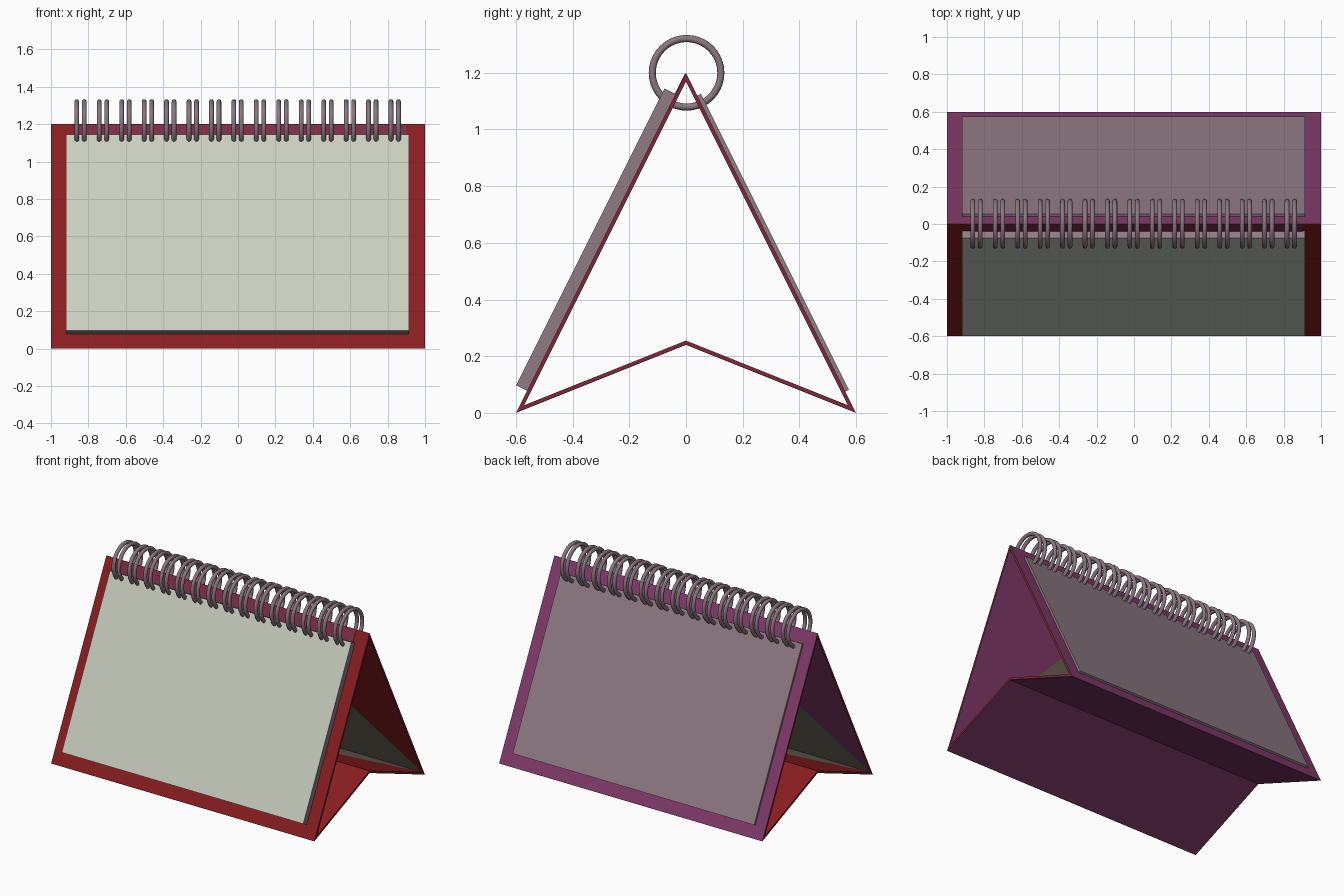
import bpy, bmesh, math
from mathutils import Vector

if "Cube" in bpy.data.objects:
    bpy.data.objects.remove(bpy.data.objects["Cube"])


def material(name, hex_colour):
    rgb = [((hex_colour >> s) & 255) / 255 for s in (16, 8, 0)]
    m = bpy.data.materials.new(name)
    m.diffuse_color = [c / 12.92 if c <= 0.04045 else ((c + 0.055) / 1.055) ** 2.4
                       for c in rgb] + [1]
    m.use_nodes = True
    m.node_tree.nodes["Principled BSDF"].inputs["Base Color"].default_value = m.diffuse_color
    return m


RED = material("red card", 0x8A1D1F)
PURPLE = material("purple card", 0x833B6B)
EDGE = material("dark red edge", 0x7C2838)
STRIP = material("maroon strip", 0x7A2D48)
OLIVE = material("dull olive lining", 0x6C665A)
PAPER = material("pale page", 0xCACFC0)
MAUVE = material("mauve paper", 0x917B85)
METAL = material("ring metal", 0x8A7780)


def make_object(name, bm, mats):
    bmesh.ops.recalc_face_normals(bm, faces=bm.faces)
    mesh = bpy.data.meshes.new(name)
    bm.to_mesh(mesh)
    bm.free()
    for m in mats:
        mesh.materials.append(m)
    ob = bpy.data.objects.new(name, mesh)
    bpy.context.collection.objects.link(ob)
    return ob


# folded card stand: hollow tent section along x, open at both ends
outer = [(-0.6, 0), (0, 1.2), (0.6, 0), (0, 0.24)]
inner = [(-0.571, 0.027), (0, 1.169), (0.571, 0.027), (0, 0.255)]
outer_mats = [0, 1, 1, 1]   # front, back, underside x2
inner_mats = [1, 0, 0, 0]
bm = bmesh.new()
ring = {(k, x): [bm.verts.new((x, y, z)) for y, z in pts]
        for k, pts in (("o", outer), ("i", inner)) for x in (-1, 0, 1)
        if k == "i" or x}
for i in range(4):
    j = (i + 1) % 4
    a, b = ring["o", -1], ring["o", 1]
    bm.faces.new((a[i], a[j], b[j], b[i])).material_index = outer_mats[i]
    # inside: olive triangle in the middle, card colour towards the open ends
    base, fold = (i, j) if i in (0, 2) else (j, i)
    a, mid, b = (ring["i", x] for x in (-1, 0, 1))
    bm.faces.new((a[base], b[base], mid[fold])).material_index = 3
    for e in (a, b):
        bm.faces.new((e[base], mid[fold], e[fold])).material_index = inner_mats[i]
    for x in (-1, 1):
        a, b = ring["o", x], ring["i", x]
        bm.faces.new((a[i], a[j], b[j], b[i])).material_index = 2
make_object("card_stand", bm, [RED, PURPLE, EDGE, OLIVE])


# slab lying on a sloping panel: side -1 is front, +1 is back
def slab(name, side, x0, x1, z0, z1, thick, face_mat, edge_mat):
    n = Vector((0, side * 0.894, 0.447))
    bm = bmesh.new()
    layers = []
    for t in (0, thick):
        layers.append([bm.verts.new(Vector((x, side * (0.6 - z / 2), z)) + n * t)
                       for x, z in ((x0, z0), (x1, z0), (x1, z1), (x0, z1))])
    a, b = layers
    bm.faces.new(a).material_index = 1
    bm.faces.new(b)
    for i in range(4):
        j = (i + 1) % 4
        bm.faces.new((a[i], a[j], b[j], b[i])).material_index = 1
    return make_object(name, bm, [face_mat, edge_mat])


slab("front_page_block", -1, -0.92, 0.915, 0.078, 1.125, 0.043, PAPER, MAUVE)
slab("back_pages", 1, -0.92, 0.915, 0.075, 1.12, 0.014, MAUVE, MAUVE)
slab("binding_strip", -1, -0.87, 0.9, 1.125, 1.196, 0.002, STRIP, STRIP)

# wire binding: fifteen pairs of closed rings around the top fold
for p in range(15):
    for s in (-1, 1):
        bpy.ops.mesh.primitive_torus_add(
            major_segments=40, minor_segments=16, major_radius=0.121,
            minor_radius=0.0125, rotation=(0, math.pi / 2, 0),
            location=(-0.842 + 0.12 * p + 0.02 * s, 0.002, 1.2))
        ob = bpy.context.object
        ob.name = f"binding_ring_{p + 1}_{'left' if s < 0 else 'right'}"
        ob.data.materials.append(METAL)
        bpy.ops.object.shade_smooth()
